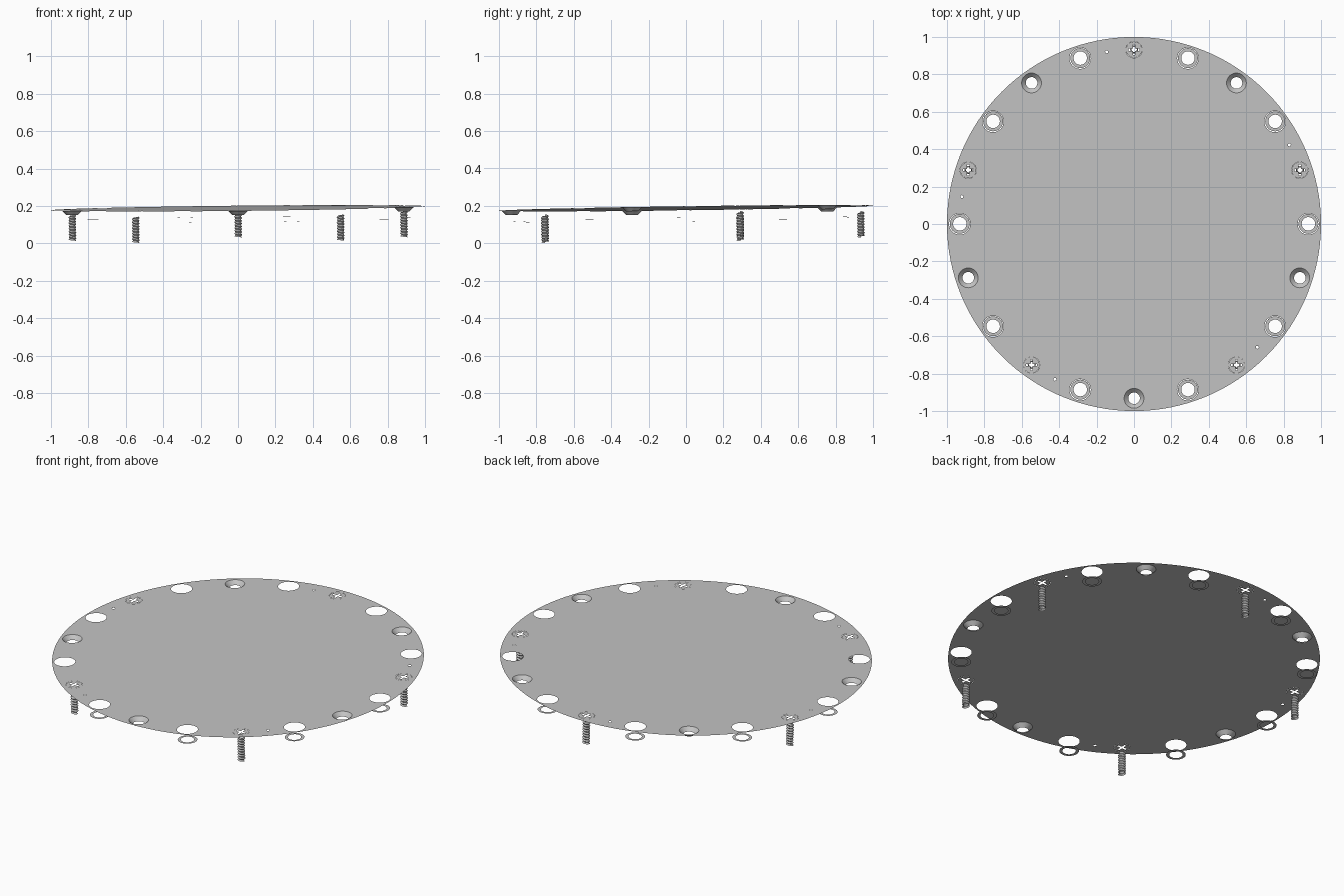
import bpy, bmesh, math
from mathutils import Matrix, Vector

old = bpy.data.objects.get("Cube")
if old:
    bpy.data.objects.remove(old, do_unlink=True)

grey = bpy.data.materials.new("plain grey")
grey.use_nodes = True
colour = (0.55, 0.55, 0.55, 1)
grey.diffuse_color = colour
grey.node_tree.nodes["Principled BSDF"].inputs["Base Color"].default_value = colour

# The whole assembly leans slightly up towards the back left
normal = Vector((-0.011, -0.014, 1)).normalized()
TILT = Matrix.Translation((0, 0, 0.1875)) @ Vector((0, 0, 1)).rotation_difference(normal).to_matrix().to_4x4()
RIM = 0.932


def spot(degrees):
    a = math.radians(degrees)
    return RIM * math.cos(a), RIM * math.sin(a)


def circle(x, y, r, n=32):
    return [(x + r * math.cos(math.tau * i / n), y + r * math.sin(math.tau * i / n)) for i in range(n)]


def cross(x, y, arm, w):
    quarter = [(arm, -w), (arm, w), (w, w)]
    pts = []
    for k in range(4):
        turn = Matrix.Rotation(k * math.pi / 2, 2)
        pts += [turn @ Vector(p) for p in quarter]
    return [(x + p.x, y + p.y) for p in pts]


def finish(name, bm, smooth=False):
    bm.transform(TILT)
    mesh = bpy.data.meshes.new(name)
    bm.to_mesh(mesh)
    bm.free()
    mesh.materials.append(grey)
    for p in mesh.polygons:
        p.use_smooth = smooth
    obj = bpy.data.objects.new(name, mesh)
    bpy.context.collection.objects.link(obj)


def sheet(name, loops, z=0.0):
    """Flat sheet filled between an outer loop and its holes."""
    bm = bmesh.new()
    edges = []
    for loop in loops:
        vs = [bm.verts.new((x, y, z)) for x, y in loop]
        edges += [bm.edges.new((a, b)) for a, b in zip(vs, vs[1:] + vs[:1])]
    bmesh.ops.triangle_fill(bm, use_beauty=True, use_dissolve=False, edges=edges, normal=(0, 0, 1))
    for f in bm.faces:
        f.normal_update()
        if f.normal.z < 0:
            f.normal_flip()
    finish(name, bm)


def countersink(name, x, y, top, bottom, depth, n=32):
    bm = bmesh.new()
    a = [bm.verts.new((px, py, 0)) for px, py in circle(x, y, top, n)]
    b = [bm.verts.new((px, py, -depth)) for px, py in circle(x, y, bottom, n)]
    for i in range(n):
        j = (i + 1) % n
        bm.faces.new((a[i], a[j], b[j], b[i])).normal_flip()
    for f in bm.faces:
        f.normal_update()
        if f.normal.z < 0:
            f.normal_flip()
    finish(name, bm, True)


def thread(name, x, y, top, bottom, turns=9, n=16):
    """Open helical thread, alternating root and crest."""
    bm = bmesh.new()
    pitch = (top - bottom) / (turns + 0.5)
    roots, crests = [], []
    for i in range(turns * n + 1):
        a = math.tau * i / n
        z = top - pitch * i / n
        for row, r, drop in ((roots, 0.015, 0), (crests, 0.021, pitch / 2)):
            row.append(bm.verts.new((x + r * math.cos(a), y + r * math.sin(a), z - drop)))
    for i in range(turns * n):
        bm.faces.new((roots[i], crests[i], crests[i + 1], roots[i + 1]))
        if i + n + 1 < len(roots):
            bm.faces.new((crests[i], roots[i + n], roots[i + n + 1], crests[i + 1]))
    finish(name, bm)


screws = [spot(90 + 72 * k) for k in range(5)]
sinks = [spot(54 + 72 * k) for k in range(5)]
pins = [spot(99 + 72 * k) for k in range(5)]
ports = [spot(36 * k) for k in range(10)]

# Round plate with every opening around the rim
holes = [circle(x, y, 0.044) for x, y in screws]
holes += [circle(x, y, 0.053) for x, y in sinks]
holes += [circle(x, y, 0.008, 12) for x, y in pins]
holes += [circle(x, y, 0.057) for x, y in ports]
sheet("plate", [circle(0, 0, 1, 128)] + holes)

# Conical countersunk holes
for i, (x, y) in enumerate(sinks):
    countersink(f"countersink_{i + 1}", x, y, 0.053, 0.031, 0.022)

# Thin washers hanging under the large holes
for i, (x, y) in enumerate(ports):
    sheet(f"washer_{i + 1}", [circle(x, y, 0.053), circle(x, y, 0.036)], -0.06)

# Screws: flat head with a cross slot, and a threaded shaft below
for i, (x, y) in enumerate(screws):
    sheet(f"screw_head_{i + 1}", [circle(x, y, 0.043), cross(x, y, 0.029, 0.006)])
    thread(f"screw_shaft_{i + 1}", x, y, -0.028, -0.17)
